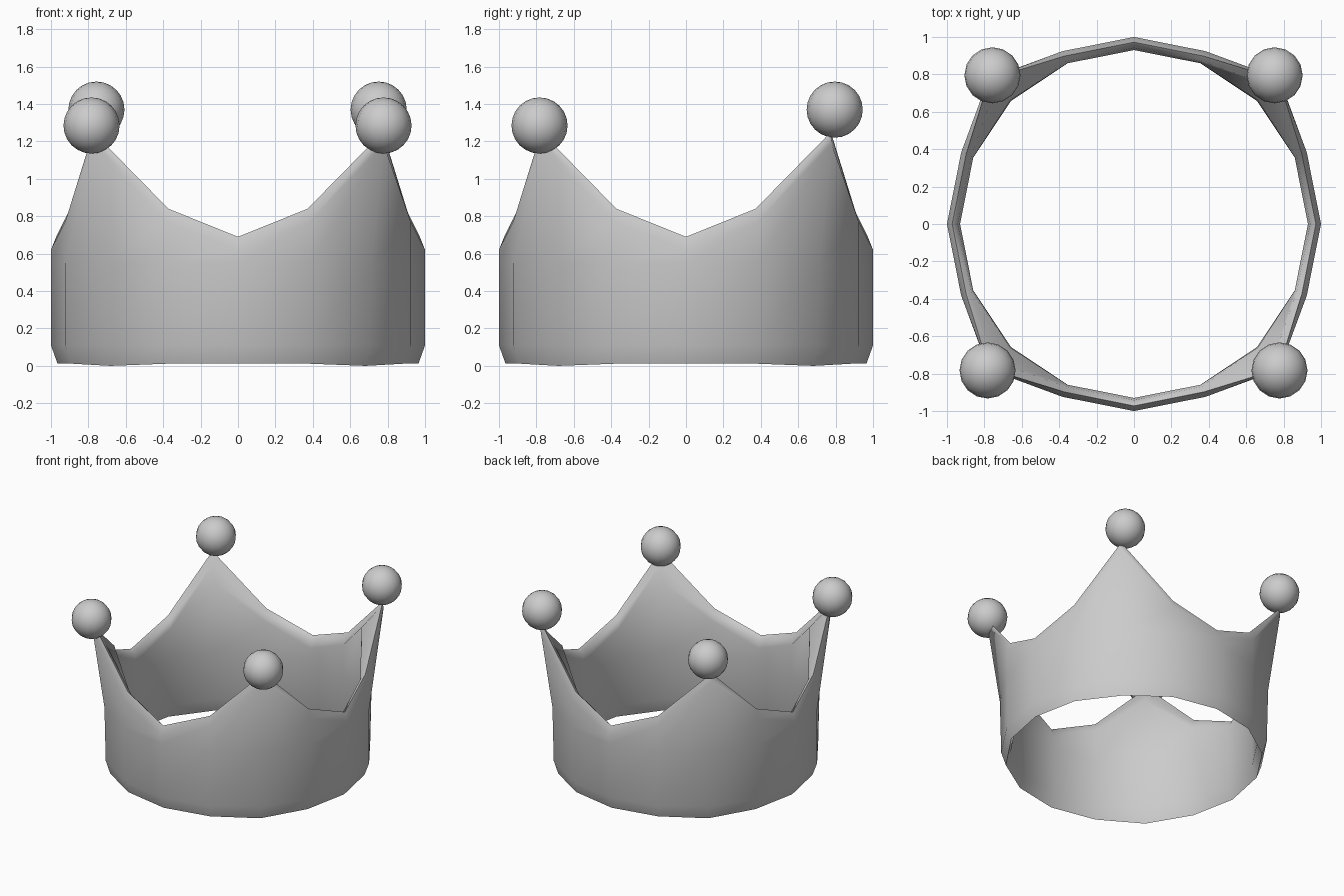
import bpy, bmesh
from math import cos, sin, pi, radians

if "Cube" in bpy.data.objects:
    bpy.data.objects.remove(bpy.data.objects["Cube"])

SIDES = 16


def smooth(obj, angle):
    bpy.ops.object.select_all(action='DESELECT')
    obj.select_set(True)
    bpy.context.view_layer.objects.active = obj
    bpy.ops.object.shade_smooth_by_angle(angle=radians(angle))


# Closed wall section (radius, height) for a plain stretch of rim of height h
def wall(h):
    return [(0.965, 0.012), (1.0, 0.11), (1.0, 0.55), (1.0, h - 0.07), (0.972, h),
            (0.942, h - 0.03), (0.93, h - 0.09), (0.93, 0.5), (0.93, 0.11)]


# Wall section through a point: leans outward, with a step on the inside
spike = [(0.965, 0.0), (1.0, 0.11), (1.01, 0.55), (1.10, 1.19), (1.095, 1.25),
         (1.045, 1.17), (0.935, 1.05), (0.93, 0.5), (0.93, 0.11)]

# The four section types repeat around each quarter: valley, shoulder, point, shoulder
sections = [wall(0.69), wall(0.84), spike, wall(0.84)]

# Crown band with four points
bm = bmesh.new()
rings = []
for i in range(SIDES):
    a = 2 * pi * i / SIDES
    rings.append([bm.verts.new((r * cos(a), r * sin(a), z)) for r, z in sections[i % 4]])
for i, ring in enumerate(rings):
    nxt = rings[(i + 1) % SIDES]
    for j in range(len(ring)):
        k = (j + 1) % len(ring)
        bm.faces.new((ring[j], nxt[j], nxt[k], ring[k]))
bmesh.ops.recalc_face_normals(bm, faces=bm.faces)
mesh = bpy.data.meshes.new("crown_band")
bm.to_mesh(mesh)
bm.free()
band = bpy.data.objects.new("crown_band", mesh)
bpy.context.collection.objects.link(band)
smooth(band, 50)

# Balls on the points; the rear pair sits a little higher
for name, loc in (("ball_front_left", (-0.783, -0.783, 1.285)),
                  ("ball_front_right", (0.778, -0.783, 1.285)),
                  ("ball_back_left", (-0.757, 0.795, 1.37)),
                  ("ball_back_right", (0.752, 0.795, 1.37))):
    bpy.ops.mesh.primitive_uv_sphere_add(segments=16, ring_count=12, radius=0.15, location=loc)
    ball = bpy.context.object
    ball.name = name
    smooth(ball, 60)
